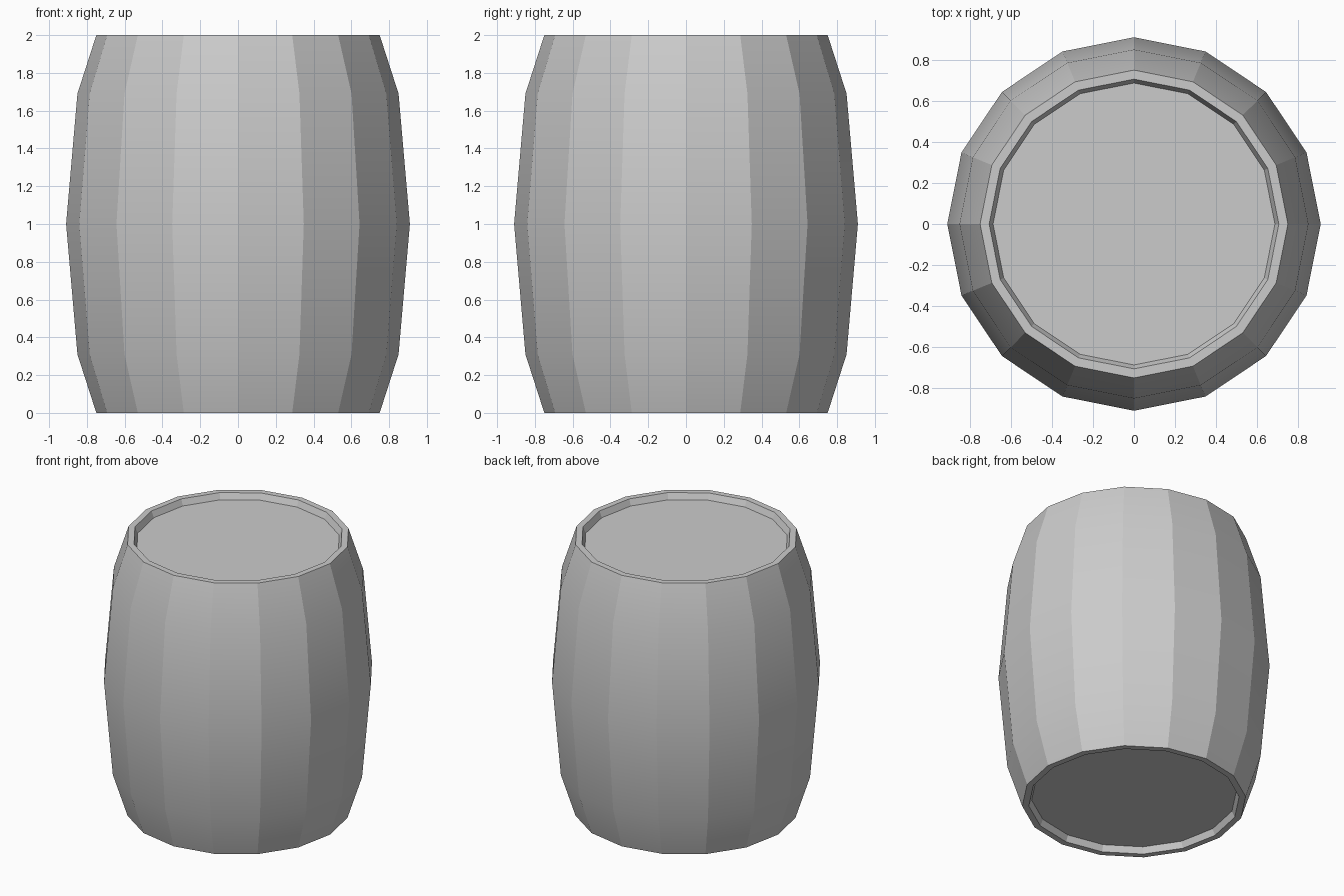
import bpy, bmesh, math

if "Cube" in bpy.data.objects:
    bpy.data.objects.remove(bpy.data.objects["Cube"])

SIDES = 16
# Half profile (radius, z): recessed head, rim, bulging staves, mirrored about z = 1
lower = [(0.687, 0.045), (0.706, 0.0), (0.75, 0.0), (0.85, 0.31)]
profile = lower + [(0.91, 1.0)] + [(r, 2 - z) for r, z in reversed(lower)]


def lathe(name, points):
    bm = bmesh.new()
    rings = [[bm.verts.new((r * math.cos(2 * math.pi * i / SIDES),
                            r * math.sin(2 * math.pi * i / SIDES), z))
              for i in range(SIDES)] for r, z in points]
    for a, b in zip(rings, rings[1:]):
        for i in range(SIDES):
            j = (i + 1) % SIDES
            bm.faces.new((a[i], a[j], b[j], b[i]))
    # Flat heads closing both ends
    bm.faces.new(list(reversed(rings[0])))
    bm.faces.new(rings[-1])
    bmesh.ops.recalc_face_normals(bm, faces=bm.faces)
    mesh = bpy.data.meshes.new(name)
    bm.to_mesh(mesh)
    bm.free()
    obj = bpy.data.objects.new(name, mesh)
    bpy.context.collection.objects.link(obj)
    return obj


# Barrel: smooth along each stave, crisp between staves
barrel = lathe("barrel", profile)
bpy.context.view_layer.objects.active = barrel
barrel.select_set(True)
bpy.ops.object.shade_smooth_by_angle(angle=math.radians(20))
